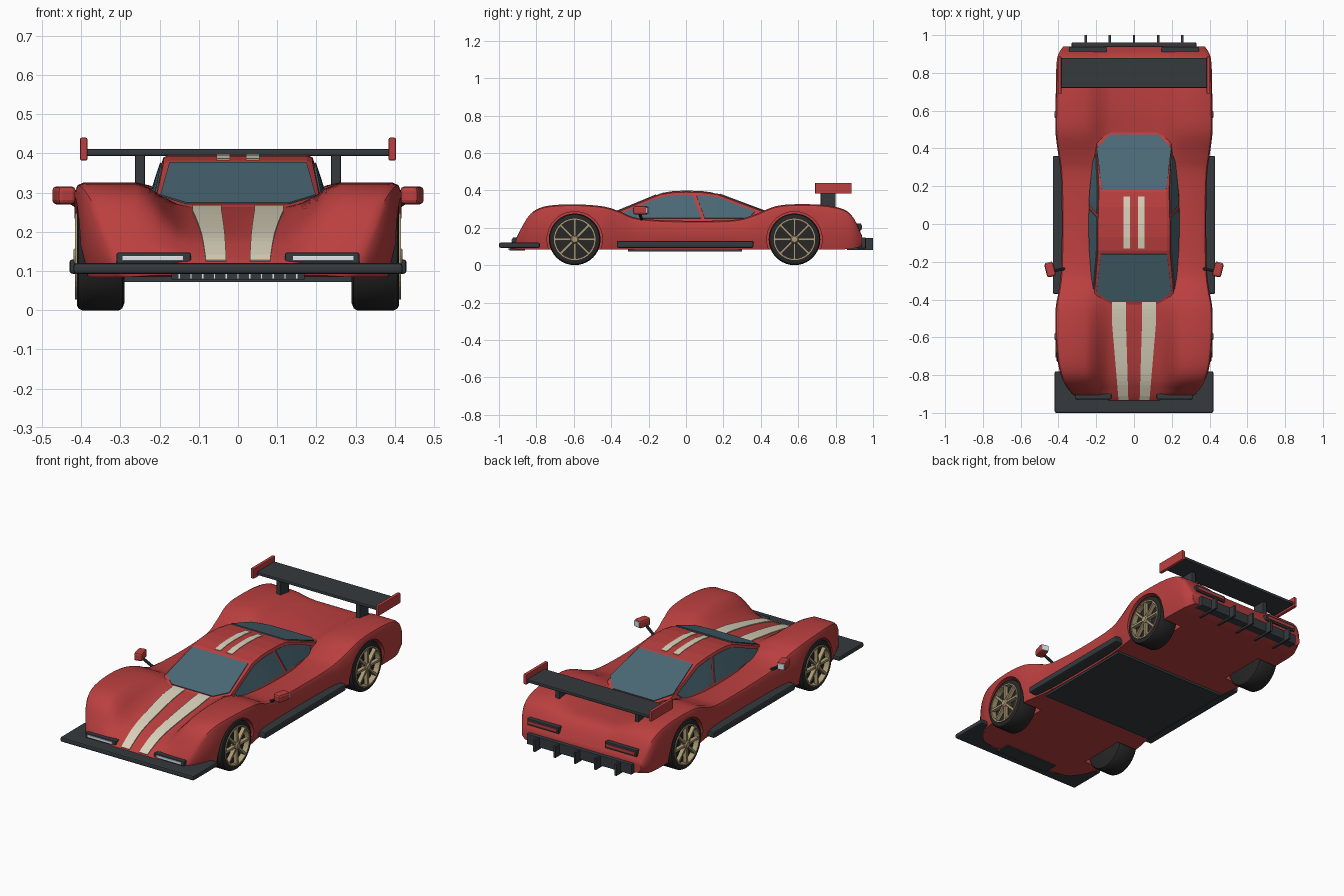
import bpy, bmesh, math
from mathutils import Vector, Matrix

if "Cube" in bpy.data.objects:
    bpy.data.objects.remove(bpy.data.objects["Cube"])

COL = dict(red=(.50, .05, .05), dark=(.035, .042, .048), glass=(.07, .14, .18), cream=(.70, .65, .50),
           gold=(.42, .33, .18), tyre=(.02, .02, .02), lamp=(.75, .8, .85))
MATS = {}
for k, c in COL.items():
    MATS[k] = bpy.data.materials.new(k)
    MATS[k].diffuse_color = (*c, 1)


def obj(name, bm, mat, mirror=False, bevel=0, solid=0, smooth=False):
    bmesh.ops.recalc_face_normals(bm, faces=bm.faces)
    me = bpy.data.meshes.new(name)
    bm.to_mesh(me)
    bm.free()
    o = bpy.data.objects.new(name, me)
    bpy.context.collection.objects.link(o)
    if mat:
        me.materials.append(MATS[mat])
    if solid:
        m = o.modifiers.new("thickness", 'SOLIDIFY')
        m.thickness, m.offset = solid, 0
    if bevel:
        m = o.modifiers.new("bevel", 'BEVEL')
        m.width, m.segments = bevel, 2
    if mirror:
        m = o.modifiers.new("mirror", 'MIRROR')
        m.use_mirror_merge = False
    if smooth:
        bpy.ops.object.select_all(action='DESELECT')
        o.select_set(True)
        bpy.context.view_layer.objects.active = o
        bpy.ops.object.shade_smooth_by_angle(angle=math.radians(32))
    return o


def add_box(bm, x, y, z, rot=None):
    c = Vector(((x[0] + x[1]) / 2, (y[0] + y[1]) / 2, (z[0] + z[1]) / 2))
    m = Matrix.Translation(c) @ (rot or Matrix()) @ Matrix.Diagonal((x[1] - x[0], y[1] - y[0], z[1] - z[0], 1))
    bmesh.ops.create_cube(bm, size=1, matrix=m)


def box(name, mat, x, y, z, mirror=False, bevel=.004, rot=None):
    bm = bmesh.new()
    add_box(bm, x, y, z, rot)
    return obj(name, bm, mat, mirror, bevel)


def loft(rings):
    bm = bmesh.new()
    vs = [[bm.verts.new(p) for p in r] for r in rings]
    n = len(vs[0])
    for a, b in zip(vs, vs[1:]):
        for i in range(n):
            bm.faces.new((a[i], a[(i + 1) % n], b[(i + 1) % n], b[i]))
    bm.faces.new(vs[0])
    bm.faces.new(vs[-1][::-1])
    return bm


def strip(pairs):
    bm = bmesh.new()
    vs = [(bm.verts.new(a), bm.verts.new(b)) for a, b in pairs]
    for (a, b), (c, d) in zip(vs, vs[1:]):
        bm.faces.new((a, b, d, c))
    return bm


def lathe(bm, prof, y, z, n=40):
    # closed (radius, x) profile turned about an axle along x
    rings = [[bm.verts.new((x, y + r * math.cos(t), z + r * math.sin(t)))
              for t in (2 * math.pi * i / n for i in range(n))] for r, x in prof]
    for a, b in zip(rings, rings[1:]):
        for i in range(n):
            bm.faces.new((a[i], a[(i + 1) % n], b[(i + 1) % n], b[i]))
    return rings


def at(table, y):
    for a, b in zip(table, table[1:]):
        if y <= b[0]:
            t = (y - a[0]) / (b[0] - a[0])
            return [p + (q - p) * t for p, q in zip(a, b)]
    return table[-1]


# Body: y, half width, fender height, centre height, floor height
ST = [(-.935, .22, .115, .12, .09), (-.915, .30, .13, .135, .085), (-.885, .34, .19, .152, .085),
      (-.83, .375, .275, .18, .085), (-.75, .40, .315, .205, .085), (-.6, .415, .325, .238, .085),
      (-.45, .415, .315, .262, .085), (-.36, .40, .29, .262, .085), (-.25, .387, .25, .245, .085),
      (0, .382, .237, .237, .085), (.25, .387, .242, .24, .085), (.36, .40, .268, .255, .085),
      (.48, .415, .315, .264, .085), (.6, .415, .326, .275, .085), (.75, .413, .32, .277, .085),
      (.85, .41, .295, .27, .085), (.9, .40, .245, .235, .09), (.94, .375, .16, .16, .1)]
dense = []
for i in range(len(ST) - 1):
    p0, p1, p2, p3 = (ST[max(0, min(len(ST) - 1, i + k))] for k in (-1, 0, 1, 2))
    for s in range(5):
        t = s / 5
        dense.append([.5 * (2 * b + (c - a) * t + (2 * a - 5 * b + 4 * c - d) * t * t
                            + (3 * b - a - 3 * c + d) * t ** 3) for a, b, c, d in zip(p0, p1, p2, p3)])
dense.append(list(ST[-1]))


def section(y, w, zf, zc, zb):
    b = min(.26, .75 * w)
    h = [(.12 + (b - .12) * t, zc + (zf - zc) * t * t * (3 - 2 * t)) for t in (0, .25, .5, .75, 1)]
    e = min(.022, (zf - zb) * .3)
    h += [(w - e, zf), (w - e * .3, zf - e * .3), (w, zf - e), (w, zb + (zf - zb) * .35), (w - .02, zb)]
    return [(x, y, z) for x, z in h] + [(-x, y, z) for x, z in h[::-1]]


body = obj("body", loft([section(*d) for d in dense]), "red")

# Wheels and wheel arches
for label, y in (("front", -.595), ("rear", .58)):
    bm = bmesh.new()
    r = lathe(bm, [(.148, .27), (.148, .5)], y, .138, 48)
    bm.faces.new(r[0])
    bm.faces.new(r[1])
    cut = obj(label + "_arch_cutter", bm, None, mirror=True)
    cut.hide_render = True
    cut.hide_set(True)
    m = body.modifiers.new("arch", 'BOOLEAN')
    m.object, m.operation, m.solver = cut, 'DIFFERENCE', 'EXACT'

    bm = bmesh.new()
    r = lathe(bm, [(.12, .29), (.133, .295), (.138, .303), (.138, .398), (.133, .407), (.125, .411),
                   (.11, .411), (.106, .385)], y, .138)
    bm.faces.new(r[0])
    bm.faces.new(r[-1])
    obj(label + "_tyre", bm, "tyre", mirror=True, smooth=True)

    bm = bmesh.new()
    lathe(bm, [(.103, .384), (.103, .416), (.111, .416), (.111, .384), (.103, .384)], y, .138)
    r = lathe(bm, [(.022, .384), (.022, .414), (.016, .42)], y, .138, 16)
    bm.faces.new(r[-1])
    for k in range(8):
        a = math.pi / 4 * k
        cy, cz = y + .062 * math.cos(a), .138 + .062 * math.sin(a)
        add_box(bm, (.392, .414), (cy - .044, cy + .044), (cz - .006, cz + .006), Matrix.Rotation(a, 4, 'X'))
    obj(label + "_rim", bm, "gold", mirror=True)
bpy.ops.object.select_all(action='DESELECT')
body.select_set(True)
bpy.context.view_layer.objects.active = body
bpy.ops.object.shade_smooth_by_angle(angle=math.radians(32))

# Cabin: y, roof half width, base half width, roof height
CAB = [(-.43, .215, .225, .262), (-.14, .19, .25, .382), (-.07, .19, .252, .393), (0, .19, .252, .396),
       (.09, .188, .252, .393), (.17, .185, .25, .382), (.49, .2, .215, .262)]
obj("cabin", loft([[(-wb, y, .2), (-wt, y, z - .006), (-wt + .015, y, z), (wt - .015, y, z), (wt, y, z - .006),
                    (wb, y, .2)] for y, wt, wb, z in CAB]), "red")

# Windscreen and rear window
for name, pts in (("windscreen", [(.13, -.41), (.198, -.36), (.175, -.16)]),
                  ("rear_window", [(.13, .472), (.198, .4), (.17, .18)])):
    pairs = [[(s * x, y, at(CAB, y)[3] + .002) for s in (-1, 1)] for x, y in pts]
    obj(name, strip(pairs), "glass", solid=.005)


# Side windows
def side_window(name, lo, hi):
    pairs = []
    for i in range(13):
        t = i / 12
        pair = []
        for (a, b), top in ((lo, False), (hi, True)):
            y = a + (b - a) * t
            _, wt, wb, zt = at(CAB, y)
            z = zt - .02 if top else .25
            pair.append((wt + (wb - wt) * (zt - .006 - z) / (zt - .206) + .002, y, z))
        pairs.append(pair)
    obj(name, strip(pairs), "glass", mirror=True, solid=.005)


side_window("front_side_window", (-.30, .08), (-.36, .035))
side_window("rear_side_window", (.10, .33), (.055, .37))

# Stripes
rows = [-.93 + i * .02 for i in range(27)]
obj("hood_stripe", strip([[(x, y, at(dense, y)[3] + .002) for x in (.03 + .012 * t, .082 + .034 * t)]
                          for y in rows for t in [min(1, (y + .93) / .4)]]), "cream", mirror=True, solid=.005)
obj("roof_stripe", strip([[(x, y, at(CAB, y)[3] + .001) for x in (.02, .055)]
                          for y in (-.13, -.07, 0, .09, .145)]), "cream", mirror=True, solid=.004)

# Splitter, skirts, floor and grille
box("front_splitter", "dark", (-.42, .42), (-1, -.78), (.093, .12), bevel=.008)
box("side_skirt", "dark", (.36, .43), (-.37, .36), (.093, .13), mirror=True, bevel=.008)
box("floor_panel", "dark", (-.36, .36), (-.31, .30), (.072, .095), bevel=0)
box("grille", "dark", (-.17, .17), (-.945, -.86), (.078, .097), bevel=.002)
bm = bmesh.new()
for i in range(11):
    x = -.15 + .03 * i
    add_box(bm, (x - .003, x + .003), (-.95, -.94), (.08, .095))
obj("grille_slats", bm, "lamp")

# Lights
box("headlight_housing", "dark", (.12, .31), (-.928, -.882), (.118, .147), mirror=True, bevel=.005)
box("headlight_lens", "lamp", (.14, .295), (-.932, -.9), (.126, .139), mirror=True, bevel=.002)
box("taillight_housing", "dark", (.145, .345), (.895, .937), (.185, .222), mirror=True, bevel=.004)
box("taillight_lens", "red", (.155, .335), (.91, .941), (.196, .211), mirror=True, bevel=.002)

# Rear diffuser
box("rear_bumper_bar", "dark", (-.33, .33), (.91, .962), (.09, .148))
bm = bmesh.new()
for i in range(-2, 3):
    add_box(bm, (i * .128 - .006, i * .128 + .006), (.86, 1), (.08, .145))
obj("diffuser_fins", bm, "dark")

# Rear wing
box("wing_blade", "dark", (-.388, .388), (.72, .88), (.393, .411), bevel=.005)
box("wing_endplate", "red", (.384, .403), (.69, .886), (.382, .44), mirror=True, bevel=.004)
box("wing_support", "dark", (.237, .263), (.72, .80), (.27, .396), mirror=True)

# Mirrors
bm = bmesh.new()
a, b = Vector((.36, -.235, .235)), Vector((.435, -.25, .285))
q = (b - a).to_track_quat('Z', 'Y').to_matrix().to_4x4()
bmesh.ops.create_cone(bm, cap_ends=True, segments=10, radius1=.008, radius2=.008, depth=(b - a).length,
                      matrix=Matrix.Translation((a + b) / 2) @ q)
obj("mirror_stem", bm, "dark", mirror=True)
turn = Matrix.Rotation(math.radians(-14), 4, 'Z')
box("mirror_shell", "red", (.42, .468), (-.28, -.205), (.27, .316), mirror=True, bevel=.011, rot=turn)
box("mirror_glass", "lamp", (.434, .472), (-.21, -.203), (.277, .309), mirror=True, bevel=.002, rot=turn)

for m in bpy.data.materials:
    if m.users and not m.is_grease_pencil:
        m.use_nodes = True
        m.node_tree.nodes["Principled BSDF"].inputs["Base Color"].default_value = m.diffuse_color
